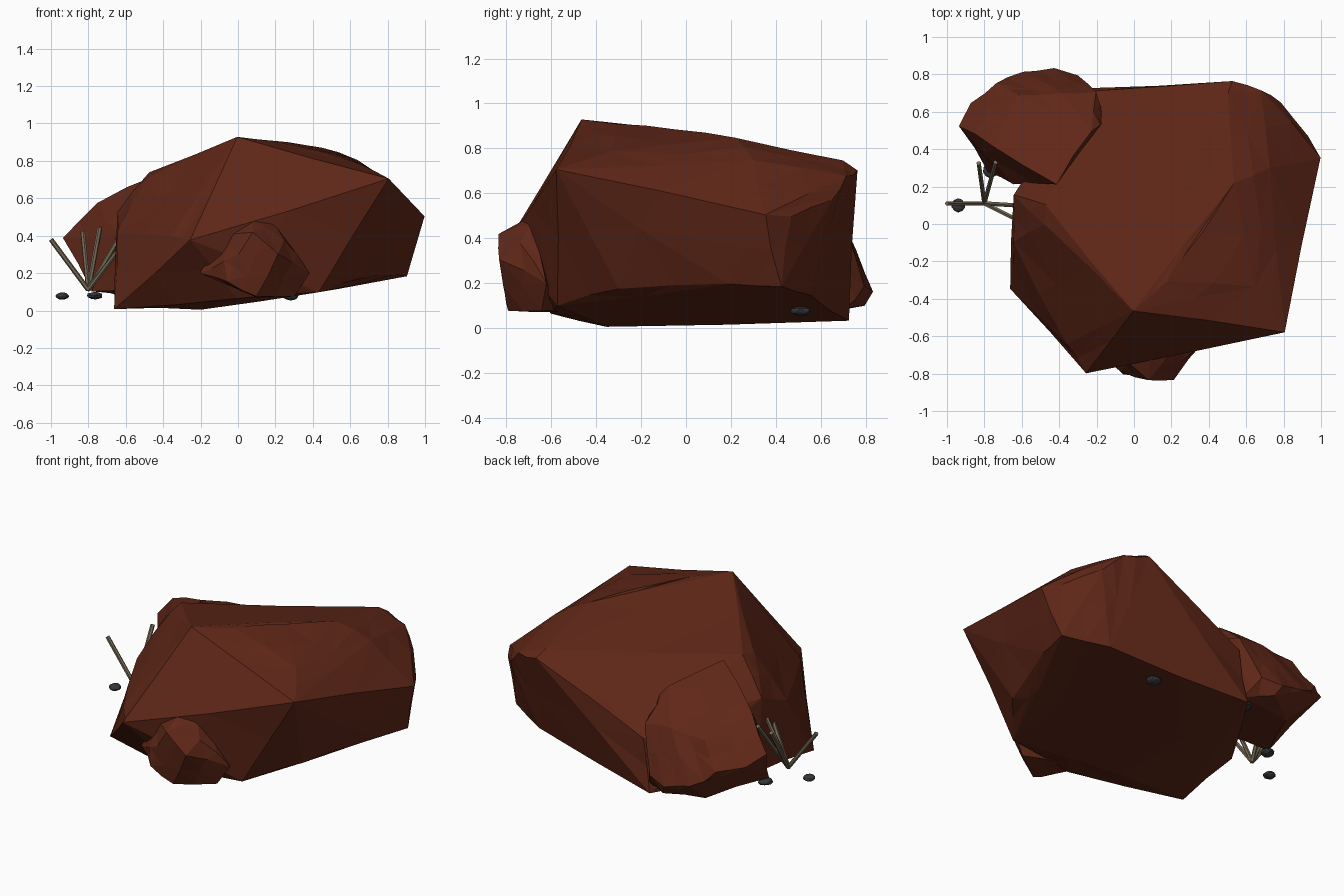
import bpy, bmesh, random
from mathutils import Vector

if "Cube" in bpy.data.objects:
    bpy.data.objects.remove(bpy.data.objects["Cube"])

random.seed(4)


def material(name, rgb):
    m = bpy.data.materials.new(name)
    m.diffuse_color = (*rgb, 1)
    m.use_nodes = True
    m.node_tree.nodes["Principled BSDF"].inputs["Base Color"].default_value = m.diffuse_color
    return m


RED = material("red_stone", (0.115, 0.02, 0.009))
WOOD = material("dry_wood", (0.18, 0.14, 0.09))
DARK = material("dark_stone", (0.035, 0.04, 0.045))


def hull_rock(name, points, mat, rough=0.0):
    """Faceted stone: convex hull of corner points, chipped by a small jitter."""
    bm = bmesh.new()
    for p in points:
        bm.verts.new(p)
    res = bmesh.ops.convex_hull(bm, input=bm.verts[:])
    bmesh.ops.delete(bm, geom=list({g for g in res["geom_interior"] + res["geom_unused"]
                                    if isinstance(g, bmesh.types.BMVert)}), context='VERTS')
    if rough:
        corners = set(bm.verts)
        long_edges = [e for e in bm.edges if e.calc_length() > 0.15]
        bmesh.ops.subdivide_edges(bm, edges=long_edges, cuts=1)
        bmesh.ops.triangulate(bm, faces=bm.faces[:])
        for v in bm.verts:
            if v not in corners:
                v.co += Vector([random.uniform(-rough, rough) for _ in range(3)])
                v.co.z = max(v.co.z, 0)
    bmesh.ops.recalc_face_normals(bm, faces=bm.faces[:])
    me = bpy.data.meshes.new(name)
    bm.to_mesh(me)
    bm.free()
    me.materials.append(mat)
    ob = bpy.data.objects.new(name, me)
    bpy.context.collection.objects.link(ob)
    return ob


# Large boulder: upper plate, waist, then tilted underside
hull_rock("main_boulder", [
    (0, -.46, .93), (.18, -.3, .91), (.36, -.05, .88), (.54, .22, .85), (.65, -.33, .79),
    (-.48, .1, .735), (-.48, .0, .72), (-.2, .71, .36), (.52, .77, .7), (.5, .7, .75),
    (.68, .72, .67), (.72, .3, .75),
    (.8, -.58, .7), (.78, .65, .57), (.93, .47, .5), (1, .35, .51), (-.25, -.8, .38),
    (-.36, -.64, .4), (-.65, .16, .53), (-.64, -.1, .42),
    (-.66, -.35, .01), (-.2, -.36, .01), (.0, -.6, .06), (.43, -.57, .1), (.67, -.3, .18),
    (.84, .18, .19), (.9, .42, .19), (.65, .55, .14), (-.25, .72, .03), (-.62, .15, .05)], RED, .007)

# Sloping stone at the back left
hull_rock("back_stone", [
    (-.42, .21, .735), (-.22, .5, .63), (-.21, .7, .45), (-.57, .4, .62), (-.76, .42, .57),
    (-.62, .69, .45), (-.38, .7, .48), (-.16, .55, .5),
    (-.93, .53, .38), (-.87, .64, .33), (-.74, .75, .3), (-.6, .81, .2), (-.43, .83, .16),
    (-.3, .8, .18), (-.24, .7, .08), (-.4, .8, .1), (-.6, .65, .07), (-.78, .28, .11),
    (-.65, .22, .4), (-.45, .25, .1), (-.84, .42, .25)], RED, .008)

# Small stone at the front
hull_rock("front_stone", [
    (-.2, -.68, .2), (-.09, -.7, .39), (.08, -.72, .48), (.2, -.68, .47), (.25, -.74, .38),
    (.38, -.62, .2), (.3, -.65, .08), (.1, -.8, .08), (-.05, -.8, .15), (0, -.825, .3),
    (.22, -.83, .3), (.08, -.83, .42), (.1, -.55, .07), (-.07, -.78, .26)], RED, .007)

# Dry twigs fanning out from one root
root = Vector((-.8, .11, .11))
tips = [(-1, .11, .38), (-.83, .325, .42), (-.74, .33, .44), (-.64, .1, .38), (-.62, .02, .35)]
for i, tip in enumerate(tips):
    axis = Vector(tip) - root
    bpy.ops.mesh.primitive_cone_add(vertices=6, radius1=.013, radius2=.013, depth=axis.length,
                                    location=root + axis / 2,
                                    rotation=axis.to_track_quat('Z', 'Y').to_euler())
    twig = bpy.context.object
    twig.name = f"twig_{i + 1}"
    twig.data.materials.append(WOOD)

# Scattered dark pebbles
pebbles = [(-.94, .1, .077, .038), (-.765, .29, .08, .045), (-.29, .61, .075, .07), (.28, .51, .075, .047)]
for i, (x, y, z, r) in enumerate(pebbles):
    bpy.ops.mesh.primitive_ico_sphere_add(subdivisions=2, radius=r, location=(x, y, z))
    p = bpy.context.object
    p.name = f"pebble_{i + 1}"
    p.scale = (1, 1, .021 / r)
    for v in p.data.vertices:
        v.co *= random.uniform(.88, 1.05)
    p.data.materials.append(DARK)
